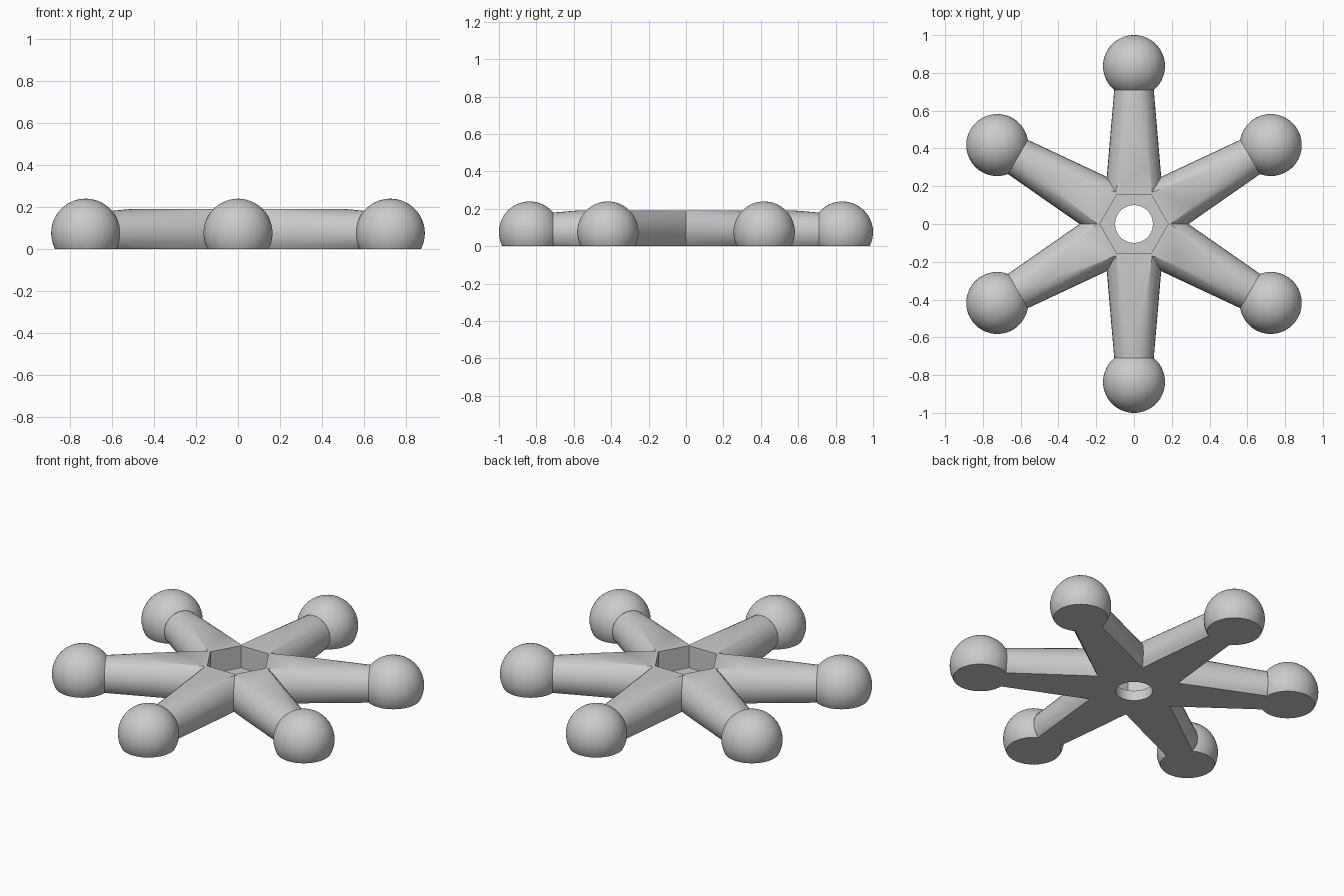
import bpy
import bmesh
import math
from mathutils import Matrix

if "Cube" in bpy.data.objects:
    bpy.data.objects.remove(bpy.data.objects["Cube"], do_unlink=True)

ARMS = 6
AXIS_Z = 0.075      # height of arm and ball centres
HUB_TOP = 0.19      # flat top of the hub
FLOOR = 0.06        # floor of the hexagonal recess
RECESS = 0.181      # corner radius of the recess
APOTHEM = RECESS * math.cos(math.pi / ARMS)
NECK = 0.71         # where an arm meets its ball

grey = bpy.data.materials.new("plain grey")
grey.use_nodes = True
colour = (0.6, 0.6, 0.6, 1)
grey.diffuse_color = colour
grey.node_tree.nodes["Principled BSDF"].inputs["Base Color"].default_value = colour


def lying(x):
    # Places a primitive with its axis along x
    return Matrix.Translation((x, 0, AXIS_Z)) @ Matrix.Rotation(math.pi / 2, 4, "Y")


def slice_off(bm, point, normal, fill=False):
    # Removes everything on the normal's side of a plane
    geom = bm.verts[:] + bm.edges[:] + bm.faces[:]
    cut = bmesh.ops.bisect_plane(bm, geom=geom, dist=1e-6, plane_co=point,
                                 plane_no=normal, clear_outer=True)["geom_cut"]
    if fill:
        edges = [e for e in cut if isinstance(e, bmesh.types.BMEdge)]
        bmesh.ops.contextual_create(bm, geom=edges)
        bmesh.ops.recalc_face_normals(bm, faces=bm.faces)


def to_mesh(bm, name):
    mesh = bpy.data.meshes.new(name)
    bm.to_mesh(mesh)
    bm.free()
    mesh.materials.append(grey)
    return mesh


def place(mesh, name, angle=0):
    ob = bpy.data.objects.new(name, mesh)
    ob.rotation_euler.z = angle
    bpy.context.collection.objects.link(ob)
    return ob


# Tapered arm, flat above and below, trimmed to its own sixth of the star
bm = bmesh.new()
start, end = -0.03, 0.8
bmesh.ops.create_cone(bm, cap_ends=True, segments=32, radius1=0.168, radius2=0.097,
                      depth=end - start, matrix=lying((start + end) / 2))
slice_off(bm, (0, 0, 0), (0, 0, -1), fill=True)
slice_off(bm, (0, 0, HUB_TOP), (0, 0, 1), fill=True)
half = math.pi / ARMS
for side in (-1, 1):
    slice_off(bm, (0, 0, 0), (-math.sin(half), side * math.cos(half), 0))
slice_off(bm, (APOTHEM, 0, 0), (-1, 0, 0))
slice_off(bm, (NECK, 0, 0), (1, 0, 0))
arm_mesh = to_mesh(bm, "arm")

# Ball with a flat base, open where the arm enters
bm = bmesh.new()
bmesh.ops.create_uvsphere(bm, u_segments=48, v_segments=32, radius=0.164,
                          matrix=lying(0.836))
slice_off(bm, (0, 0, 0), (0, 0, -1), fill=True)
slice_off(bm, (NECK, 0, 0), (-1, 0, 0))
ball_mesh = to_mesh(bm, "ball")

# Hub: hexagonal recess wall, its floor, the round hole and the underside
bm = bmesh.new()
STEPS = 48


def ring(z, radius=None):
    verts = []
    for i in range(STEPS):
        a = 2 * math.pi * i / STEPS
        off = a % (2 * half) - half
        r = radius or APOTHEM / math.cos(off)
        verts.append(bm.verts.new((r * math.cos(a), r * math.sin(a), z)))
    return verts


rings = [ring(HUB_TOP), ring(FLOOR), ring(FLOOR, 0.1), ring(0, 0.1), ring(0)]
for upper, lower in zip(rings, rings[1:]):
    for i in range(STEPS):
        j = (i + 1) % STEPS
        bm.faces.new((upper[i], lower[i], lower[j], upper[j]))
bm.normal_update()
floor_face = next(f for f in bm.faces if all(abs(v.co.z - FLOOR) < 1e-5 for v in f.verts))
if floor_face.normal.z < 0:
    bmesh.ops.reverse_faces(bm, faces=bm.faces)
parts = [place(to_mesh(bm, "hub"), "hub")]

for i in range(ARMS):
    angle = half + i * 2 * half
    parts.append(place(arm_mesh, f"arm_{i + 1}", angle))
    parts.append(place(ball_mesh, f"ball_{i + 1}", angle))

bpy.ops.object.select_all(action="DESELECT")
for ob in parts:
    ob.select_set(True)
bpy.context.view_layer.objects.active = parts[0]
bpy.ops.object.shade_smooth_by_angle(angle=math.radians(30))
